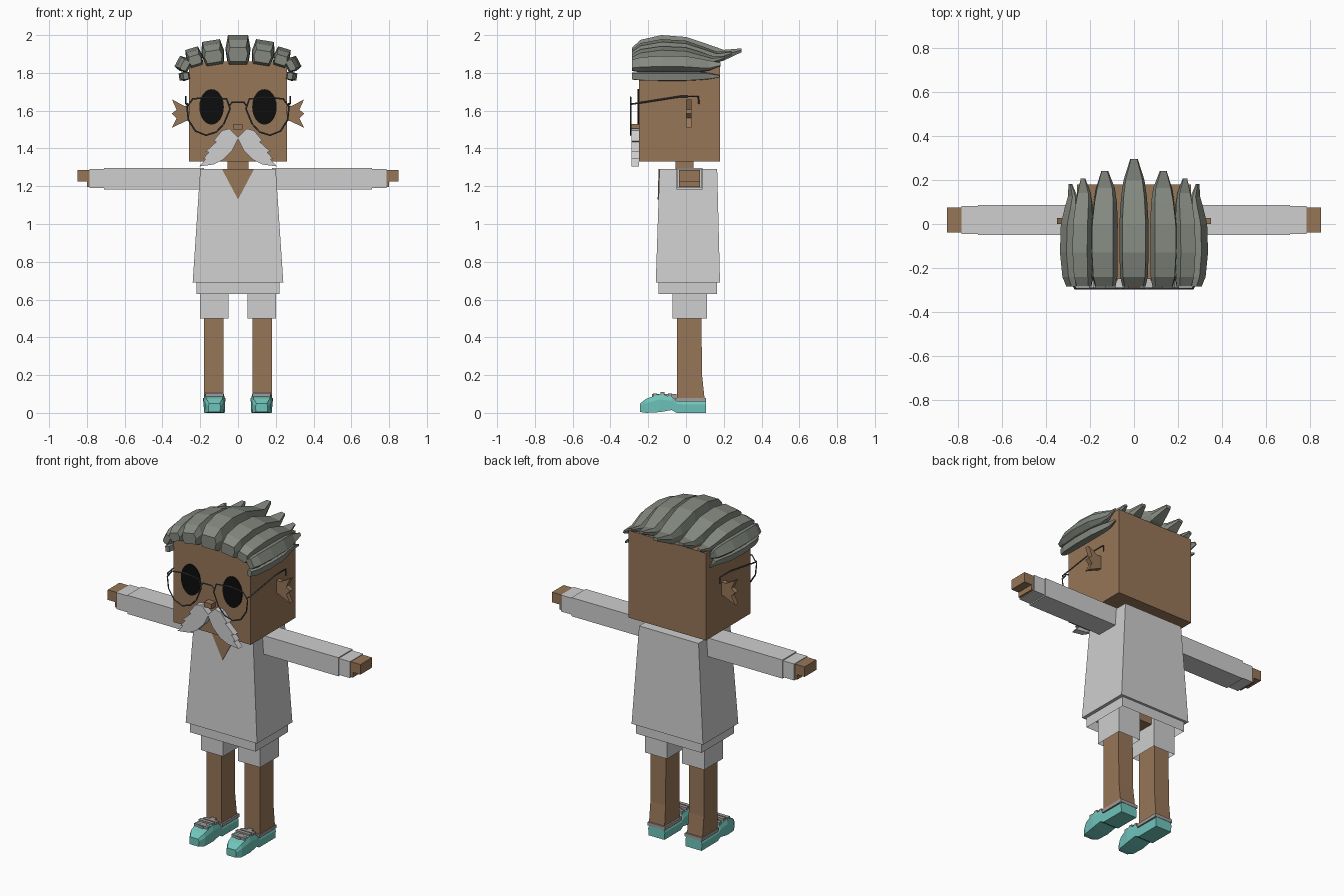
import bpy, bmesh, math
from mathutils import Vector

if "Cube" in bpy.data.objects:
    bpy.data.objects.remove(bpy.data.objects["Cube"])


def material(name, r, g, b):
    m = bpy.data.materials.new(name)
    m.use_nodes = True
    m.diffuse_color = (r, g, b, 1)
    bsdf = m.node_tree.nodes["Principled BSDF"]
    bsdf.inputs["Base Color"].default_value = (r, g, b, 1)
    bsdf.inputs["Roughness"].default_value = 0.9
    return m


SKIN = material("brown skin", 0.31, 0.18, 0.098)
WHITE = material("off white cloth", 0.62, 0.62, 0.62)
HAIR = material("grey hair", 0.23, 0.25, 0.215)
BLACK = material("black", 0.004, 0.004, 0.004)
TEAL = material("teal shoe", 0.16, 0.56, 0.5)
TRIM = material("warm grey shoe trim", 0.36, 0.33, 0.32)
WIRE = material("dark wire", 0.07, 0.085, 0.09)


def loft(name, rings, mat, mirror=False, first=True, last=True):
    """Skin matching rings of points, with optional end caps."""
    bm = bmesh.new()
    loops = [[bm.verts.new(p) for p in ring] for ring in rings]
    n = len(loops[0])
    for a, b in zip(loops, loops[1:]):
        for i in range(n):
            j = (i + 1) % n
            bm.faces.new((a[i], a[j], b[j], b[i]))
    if first:
        bm.faces.new(loops[0][::-1])
    if last:
        bm.faces.new(loops[-1])
    bmesh.ops.recalc_face_normals(bm, faces=bm.faces)
    me = bpy.data.meshes.new(name)
    bm.to_mesh(me)
    bm.free()
    me.materials.append(mat)
    ob = bpy.data.objects.new(name, me)
    bpy.context.collection.objects.link(ob)
    if mirror:
        mod = ob.modifiers.new("mirror", "MIRROR")
        mod.use_mirror_merge = False
    return ob


def rect(x, y, z):
    """Horizontal rectangle from (min, max) pairs."""
    return [(x[0], y[0], z), (x[1], y[0], z), (x[1], y[1], z), (x[0], y[1], z)]


def box(name, x, y, z, mat, **kw):
    return loft(name, [rect(x, y, z[0]), rect(x, y, z[1])], mat, **kw)


def plate(name, outline, y0, y1, mat, **kw):
    """Front-facing outline in x and z, extruded along y."""
    return loft(name, [[(x, y, z) for x, z in outline] for y in (y0, y1)], mat, **kw)


# Head and neck
box("head", (-.26, .26), (-.25, .18), (1.33, 1.86), SKIN)
box("neck", (-.055, .055), (-.055, .04), (1.28, 1.34), SKIN)
box("nose", (-.025, .025), (-.29, -.25), (1.5, 1.53), SKIN)
plate("ears", [(.25, 1.55), (.275, 1.545), (.35, 1.51), (.325, 1.56), (.35, 1.585),
               (.325, 1.605), (.35, 1.66), (.285, 1.625), (.25, 1.63)],
      0, .028, SKIN, mirror=True)
plate("eyes", [(.14 + .065 * math.cos(k * math.tau / 24), 1.62 + .094 * math.sin(k * math.tau / 24))
               for k in range(24)], -.256, -.248, BLACK, mirror=True)
plate("moustache", [(0, 1.46), (.045, 1.505), (.085, 1.495), (.13, 1.44), (.115, 1.435),
                    (.175, 1.38), (.155, 1.38), (.185, 1.345), (.17, 1.345), (.205, 1.305),
                    (.13, 1.315), (.08, 1.34), (.03, 1.39), (0, 1.45)],
      -.288, -.249, WHITE, mirror=True)

# Hair locks: station = y, inner height, outer height, half width
STATIONS = [(-.285, 0, .075, .055), (-.24, -.02, .115, .066), (-.13, -.02, .14, .07),
            (0, -.02, .13, .07), (.12, -.02, .09, .062), (.2, .005, .062, .05),
            (.295, .05, .07, .018)]


def hair_lock(name, cx, cz, tilt, height, width, reach, mirror=True):
    across = Vector((math.cos(tilt), 0, -math.sin(tilt)))
    out = Vector((math.sin(tilt), 0, math.cos(tilt)))
    rings = []
    for y, low, high, w in STATIONS:
        base = Vector((cx, y * (reach if y > 0 else 1), cz))
        mid = low + (high - low) * .55
        section = [(-.8, low), (.8, low), (1, mid), (.8, high), (-.8, high), (-1, mid)]
        rings.append([base + across * (u * w * width) + out * (v * height) for u, v in section])
    loft(name, rings, HAIR, mirror=mirror)


hair_lock("hair_lock_centre", 0, 1.86, 0, 1, .95, 1, mirror=False)
hair_lock("hair_locks_inner", .125, 1.855, math.radians(9), .84, .86, .82)
hair_lock("hair_locks_outer", .22, 1.845, math.radians(17), .64, .62, .7)
hair_lock("hair_locks_temple", .265, 1.832, math.radians(62), .46, .56, .62)
hair_lock("hair_locks_side", .262, 1.785, math.radians(98), .36, .34, .6)


# Wire glasses
def wire(name, points, closed=False):
    cu = bpy.data.curves.new(name, "CURVE")
    cu.dimensions = "3D"
    cu.bevel_depth = .0045
    cu.bevel_resolution = 0
    sp = cu.splines.new("POLY")
    sp.points.add(len(points) - 1)
    for p, co in zip(sp.points, points):
        p.co = (*co, 1)
    sp.use_cyclic_u = closed
    cu.materials.append(WIRE)
    bpy.context.collection.objects.link(bpy.data.objects.new(name, cu))


RIM = [(.06, 1.662), (.15, 1.672), (.24, 1.662), (.27, 1.62), (.262, 1.55), (.225, 1.492),
       (.17, 1.47), (.115, 1.487), (.075, 1.53), (.042, 1.61)]
for side, s in (("left", 1), ("right", -1)):
    wire(side + "_rim", [(s * x, -.293, z) for x, z in RIM], closed=True)
    wire(side + "_temple", [(s * .266, -.293, 1.635), (s * .276, -.28, 1.636), (s * .276, -.03, 1.675),
                            (s * .276, .065, 1.675), (s * .276, .068, 1.635)])
wire("bridge", [(-.047, -.293, 1.625), (-.03, -.293, 1.645), (.03, -.293, 1.645), (.047, -.293, 1.625)])

# Shirt, hem and open collar
loft("shirt", [rect((-.24, .24), (-.16, .18), .69), rect((-.2, .2), (-.14, .165), 1.29)], WHITE)
box("shirt_hem", (-.22, .22), (-.145, .165), (.63, .69), WHITE, first=False)
loft("open_collar", [[(-.085, -.145, 1.291), (.085, -.145, 1.291), (0, -.15, 1.13)],
                     [(-.085, -.137, 1.291), (.085, -.137, 1.291), (0, -.142, 1.13)]], SKIN)

# Arms and hands
box("sleeves", (.18, .71), (-.05, .087), (1.183, 1.296), WHITE, mirror=True)
box("cuffs", (.7, .785), (-.045, .082), (1.19, 1.29), WHITE, mirror=True)
box("palms", (.78, .8), (-.038, .075), (1.195, 1.287), SKIN, mirror=True)
box("fingers", (.79, .85), (-.038, .075), (1.226, 1.287), SKIN, mirror=True)

# Shorts and legs
box("hips", (-.18, .18), (-.05, .09), (.645, .69), SKIN)
box("shorts", (.05, .2), (-.072, .11), (.5, .68), WHITE, mirror=True, first=False)
loft("legs", [rect((.075, .18), (-.048, .1), .06), rect((.078, .18), (-.048, .085), .2),
              rect((.078, .18), (-.048, .08), .66)], SKIN, mirror=True)


# Shoes: station = y, sole height, top height, half width
def shoe_part(name, stations, mat, cx=.125):
    rings = []
    for y, low, high, w in stations:
        shoulder = low + (high - low) * .7
        rings.append([(cx + u * w, y, z) for u, z in
                      ((-.95, low), (.95, low), (1, shoulder), (.85, high), (-.85, high), (-1, shoulder))])
    loft(name, rings, mat, mirror=True)


shoe_part("shoes", [(-.243, .005, .05, .032), (-.21, 0, .075, .05), (-.14, .004, .1, .058),
                    (-.075, .015, .085, .057), (-.05, 0, .066, .056), (.105, 0, .062, .056)], TEAL)
box("shoe_collars", (.066, .184), (-.055, .107), (.06, .08), TRIM, mirror=True)
for i, (y, z) in enumerate([(-.165, .09), (-.125, .098), (-.085, .09)]):
    box("shoe_straps_%d" % (i + 1), (.078, .172), (y - .011, y + .011), (z - .02, z + .012),
        TRIM, mirror=True)
box("shoe_tongues", (.11, .14), (-.18, -.05), (.075, .1), TRIM, mirror=True)
